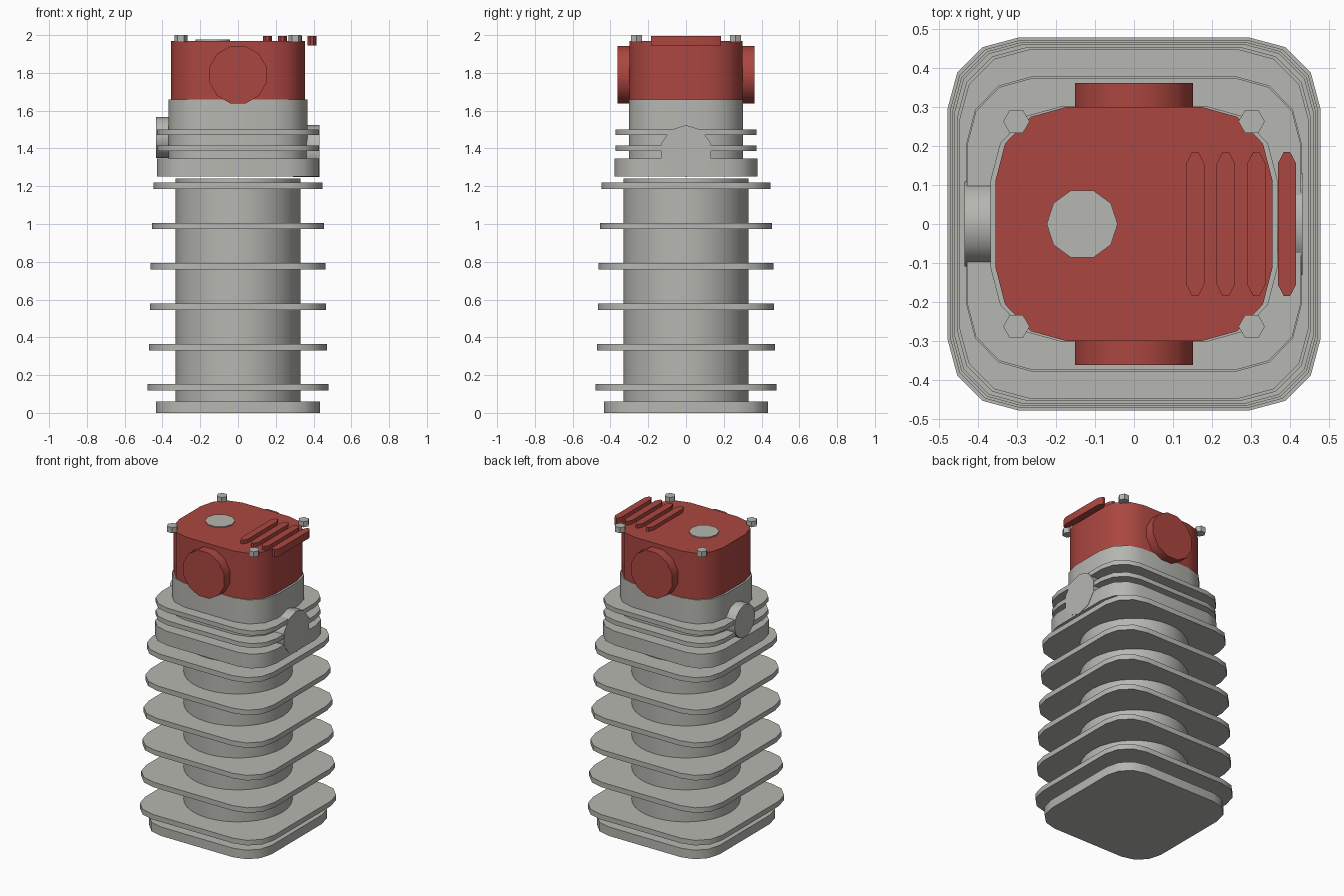
import bpy, bmesh, math
from mathutils import Matrix

if "Cube" in bpy.data.objects:
    bpy.data.objects.remove(bpy.data.objects["Cube"])


def material(name, rgb):
    m = bpy.data.materials.new(name)
    m.diffuse_color = (*rgb, 1)
    m.use_nodes = True
    m.node_tree.nodes["Principled BSDF"].inputs["Base Color"].default_value = m.diffuse_color
    return m


GREY = material("cast_grey", (0.47, 0.47, 0.44))
RED = material("painted_red", (0.41, 0.062, 0.052))


def prism(name, outline, z0, z1, mat, matrix=None):
    """Extrude a 2D outline from z0 to z1, smooth sides and sharp rims."""
    bm = bmesh.new()
    lo = [bm.verts.new((x, y, z0)) for x, y in outline]
    hi = [bm.verts.new((x, y, z1)) for x, y in outline]
    bm.faces.new(lo[::-1])
    bm.faces.new(hi)
    n = len(outline)
    for i in range(n):
        j = (i + 1) % n
        bm.faces.new((lo[i], lo[j], hi[j], hi[i]))
    if matrix:
        bm.transform(matrix)
    bmesh.ops.recalc_face_normals(bm, faces=bm.faces)
    me = bpy.data.meshes.new(name)
    bm.to_mesh(me)
    bm.free()
    me.materials.append(mat)
    ob = bpy.data.objects.new(name, me)
    bpy.context.collection.objects.link(ob)
    bpy.ops.object.select_all(action='DESELECT')
    bpy.context.view_layer.objects.active = ob
    ob.select_set(True)
    bpy.ops.object.shade_smooth_by_angle(angle=math.radians(40))
    return ob


def rounded(hx, hy, rx, ry=None, cx=0, seg=3):
    """Rectangle outline with elliptical corners."""
    ry = ry or rx
    pts = []
    for q, (sx, sy) in enumerate([(1, 1), (-1, 1), (-1, -1), (1, -1)]):
        for k in range(seg + 1):
            a = math.pi / 2 * (q + k / seg)
            pts.append((cx + sx * (hx - rx) + rx * math.cos(a),
                        sy * (hy - ry) + ry * math.sin(a)))
    return pts


def ngon(r, n, cx=0, cy=0, phase=0):
    return [(cx + r * math.cos(phase + 2 * math.pi * i / n),
             cy + r * math.sin(phase + 2 * math.pi * i / n)) for i in range(n)]


# Cylinder barrel with base flange and tapering cooling fins
prism("base_flange", rounded(0.435, 0.435, 0.17), 0, 0.06, GREY)
prism("barrel", ngon(0.33, 32), 0.03, 1.24, GREY)
for i, half in enumerate([0.478, 0.472, 0.467, 0.462, 0.454, 0.448]):
    z = 0.118 + i * 0.2136
    prism(f"barrel_fin_{i + 1}", rounded(half, half, 0.18), z, z + 0.034, GREY)

# Cylinder head
prism("head_block", rounded(0.43, 0.378, 0.165, 0.17), 1.252, 1.347, GREY)
prism("head_core", rounded(0.368, 0.303, 0.185, 0.19), 1.26, 1.66, GREY)
for i, z in enumerate([1.386, 1.47]):
    prism(f"head_fin_{i + 1}", rounded(0.428, 0.374, 0.165, 0.17), z, z + 0.03, GREY)

# Intake and exhaust ports, along x
to_x = Matrix.Rotation(math.pi / 2, 4, 'Y')
prism("left_port", ngon(0.109, 12), -0.435, -0.29, GREY,
      Matrix.Translation((0, 0, 1.458)) @ to_x)
prism("right_port", ngon(0.138, 10), 0.29, 0.432, GREY,
      Matrix.Translation((0, 0, 1.386)) @ to_x)

# Red valve cover with round inspection caps front and back
prism("valve_cover", rounded(0.355, 0.3, 0.18, 0.187), 1.66, 1.97, RED)
to_y = Matrix.Translation((0, 0, 1.79)) @ Matrix.Rotation(math.pi / 2, 4, 'X')
for name, s in (("front_cap", 1), ("back_cap", -1)):
    z0, z1 = sorted((s * 0.25, s * 0.362))
    prism(name, ngon(0.157, 12, phase=math.pi / 12), z0, z1, RED, to_y)

# Top plug, ridges and corner bolts
prism("top_plug", ngon(0.091, 10, cx=-0.133), 1.94, 1.977, GREY)
for i in range(4):
    prism(f"cover_ridge_{i + 1}", rounded(0.0235, 0.185, 0.0155, 0.03, cx=0.157 + i * 0.0785, seg=1),
          1.946, 1.995, RED)
for sx in (-1, 1):
    for sy in (-1, 1):
        prism("cover_bolt", ngon(0.034, 6, sx * 0.302, sy * 0.263), 1.963, 2.0, GREY)
